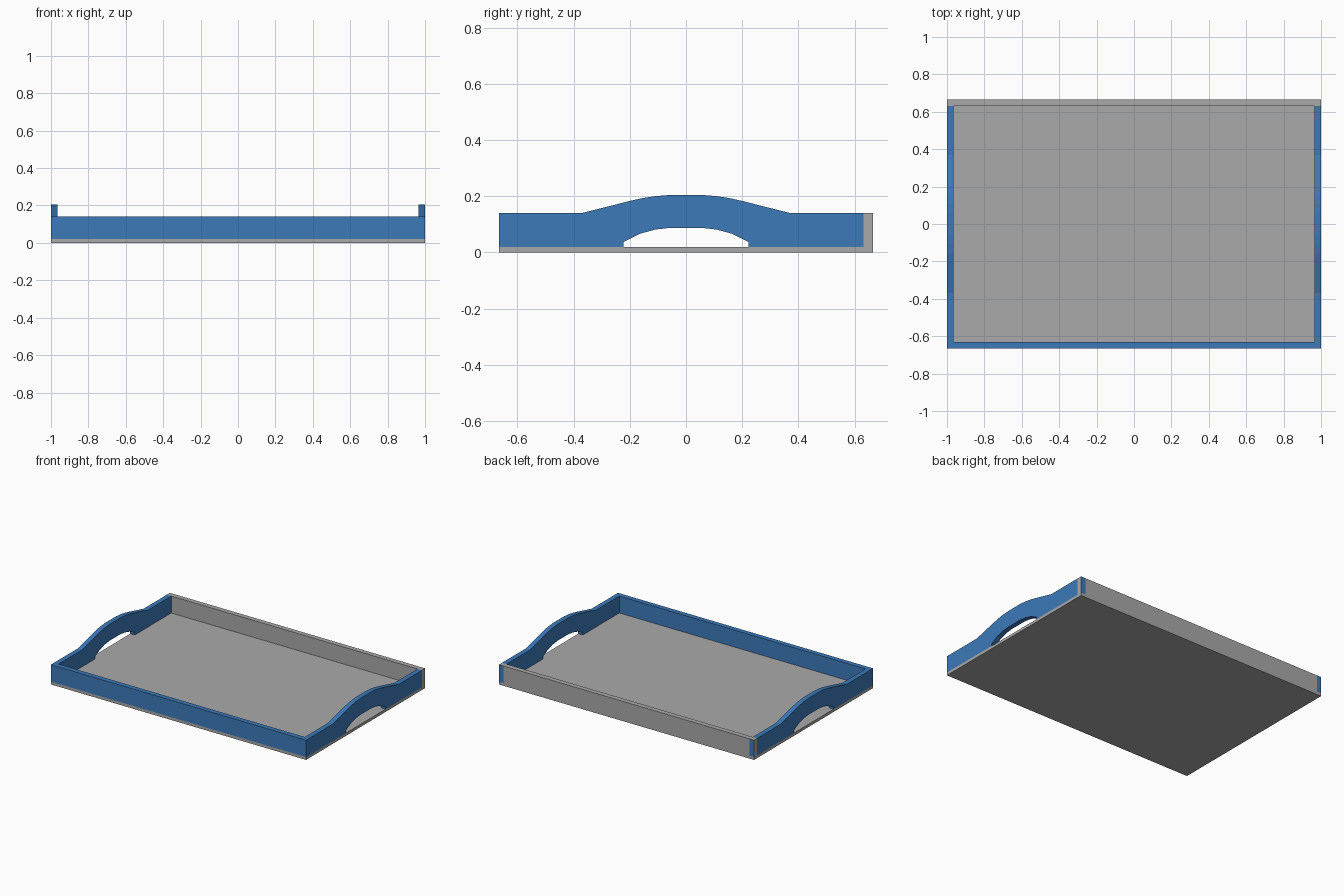
import bpy, bmesh
from mathutils import Vector

if "Cube" in bpy.data.objects:
    bpy.data.objects.remove(bpy.data.objects["Cube"])

W, D = 1.0, 0.666        # half width and half depth
T = 0.035                # wall thickness
FLOOR, RIM = 0.02, 0.14  # floor top and wall top


def material(name, rgb):
    m = bpy.data.materials.new(name)
    m.diffuse_color = (*rgb, 1)
    m.use_nodes = True
    m.node_tree.nodes["Principled BSDF"].inputs["Base Color"].default_value = m.diffuse_color
    return m


blue = material("blue", (0.045, 0.195, 0.49))
grey = material("grey", (0.40, 0.40, 0.40))


def finish(name, bm, *mats):
    bmesh.ops.recalc_face_normals(bm, faces=bm.faces)
    me = bpy.data.meshes.new(name)
    bm.to_mesh(me)
    bm.free()
    for m in mats:
        me.materials.append(m)
    ob = bpy.data.objects.new(name, me)
    bpy.context.collection.objects.link(ob)
    return ob


def box(lo, hi):
    bm = bmesh.new()
    bmesh.ops.create_cube(bm, size=1)
    lo, hi = Vector(lo), Vector(hi)
    for v in bm.verts:
        v.co = (lo + hi) / 2 + v.co * (hi - lo)
    return bm


# Floor and front wall
finish("floor", box((-W, -D, 0), (W, D, FLOOR)), grey)
finish("front_wall", box((-W, -D, FLOOR), (W, -D + T, RIM)), blue)

# Back wall, with the blue board ends showing on its rear face
bm = box((-W, D - T, FLOOR), (W, D, RIM))
for x in (-W + T, W - T):
    bmesh.ops.bisect_plane(bm, geom=bm.verts[:] + bm.edges[:] + bm.faces[:],
                           plane_co=(x, 0, 0), plane_no=(1, 0, 0))
bm.normal_update()
for f in bm.faces:
    if f.normal.y > 0.9 and abs(f.calc_center_median().x) > W - T:
        f.material_index = 1
finish("back_wall", bm, grey, blue)

# Side walls: raised handle with an arched grip opening (half profile, mirrored)
top = [(D - T, RIM), (0.37, RIM), (0.2, 0.183), (0.155, 0.193),
       (0.11, 0.2), (0.06, 0.204)]
grip = [(0.06, 0.087), (0.11, 0.081), (0.165, 0.066), (0.222, 0.037),
        (0.222, FLOOR), (D - T, FLOOR)]


def mirrored(points):
    return [(-y, z) for y, z in reversed(points)]


outline = top + mirrored(top) + mirrored(grip) + grip
for side, x in (("left", -W), ("right", W - T)):
    bm = bmesh.new()
    face = bm.faces.new([bm.verts.new((x, y, z)) for y, z in outline])
    ext = bmesh.ops.extrude_face_region(bm, geom=[face], use_keep_orig=True)
    moved = [g for g in ext["geom"] if isinstance(g, bmesh.types.BMVert)]
    bmesh.ops.translate(bm, verts=moved, vec=(T, 0, 0))
    finish(side + "_handle_wall", bm, blue)
